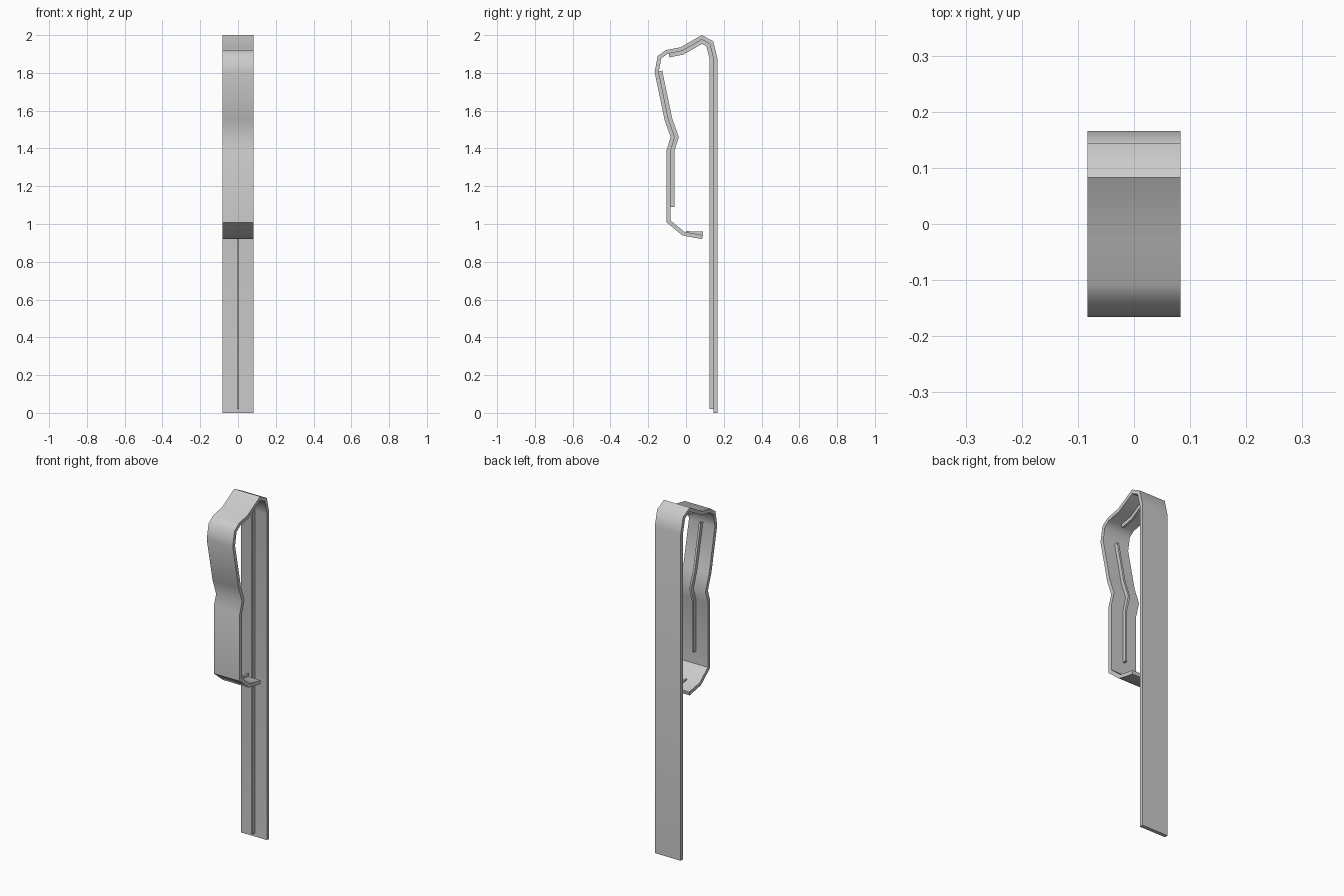
import bpy, bmesh, math
from mathutils import Vector

if "Cube" in bpy.data.objects:
    bpy.data.objects.remove(bpy.data.objects["Cube"])

# Outer side profile of the bent strip as (y, z): up the back, over the top, down the front
OUTER = [(0.166, 0), (0.166, 1.878), (0.144, 1.968), (0.083, 2.0), (-0.028, 1.936),
         (-0.108, 1.92), (-0.15, 1.889), (-0.166, 1.804), (-0.113, 1.549),
         (-0.081, 1.459), (-0.102, 1.395), (-0.102, 1.008), (-0.018, 0.939), (0.085, 0.92)]
THICK = 0.021
RIB_WIDTH = 0.012


def offset(points, dist):
    """Mitred offset of an open path towards its left (the inside of the clip)."""
    pts = [Vector(p) for p in points]
    dirs = [(b - a).normalized() for a, b in zip(pts, pts[1:])]
    normals = [Vector((-d.y, d.x)) for d in dirs]
    result = []
    for i, p in enumerate(pts):
        n1, n2 = normals[max(i - 1, 0)], normals[min(i, len(normals) - 1)]
        result.append(p + (n1 + n2) * dist / (1 + n1.dot(n2)))
    return result


def band(name, side_a, side_b, width):
    """Solid strip between two matching side paths, extruded along x."""
    bm = bmesh.new()
    rings = []
    for a, b in zip(side_a, side_b):
        h = width / 2
        rings.append([bm.verts.new(c) for c in (
            (-h, a[0], a[1]), (h, a[0], a[1]), (h, b[0], b[1]), (-h, b[0], b[1]))])
    for r, s in zip(rings, rings[1:]):
        for k in range(4):
            j = (k + 1) % 4
            bm.faces.new((r[k], r[j], s[j], s[k]))
    bm.faces.new(rings[0])
    bm.faces.new(rings[-1])
    bmesh.ops.recalc_face_normals(bm, faces=bm.faces)
    mesh = bpy.data.meshes.new(name)
    bm.to_mesh(mesh)
    bm.free()
    obj = bpy.data.objects.new(name, mesh)
    bpy.context.collection.objects.link(obj)
    bpy.ops.object.select_all(action='DESELECT')
    obj.select_set(True)
    bpy.context.view_layer.objects.active = obj
    bpy.ops.object.shade_smooth_by_angle(angle=math.radians(50))
    return obj


def rib(name, path):
    return band(name, offset(path, THICK - 0.001), offset(path, 0.041), RIB_WIDTH)


# Bent metal strip
band("clip_strip", OUTER, offset(OUTER, THICK), 0.165)

# Thin stiffening ribs on the inside faces
rib("back_rib", [(0.166, 0.02)] + OUTER[1:5] + [(-0.096, 1.922)])
rib("front_rib", OUTER[7:11] + [(-0.102, 1.09)])
band("tip_rib", [(-0.003, 0.955), (0.088, 0.939)], [(0.0, 0.962), (0.091, 0.96)], RIB_WIDTH)
